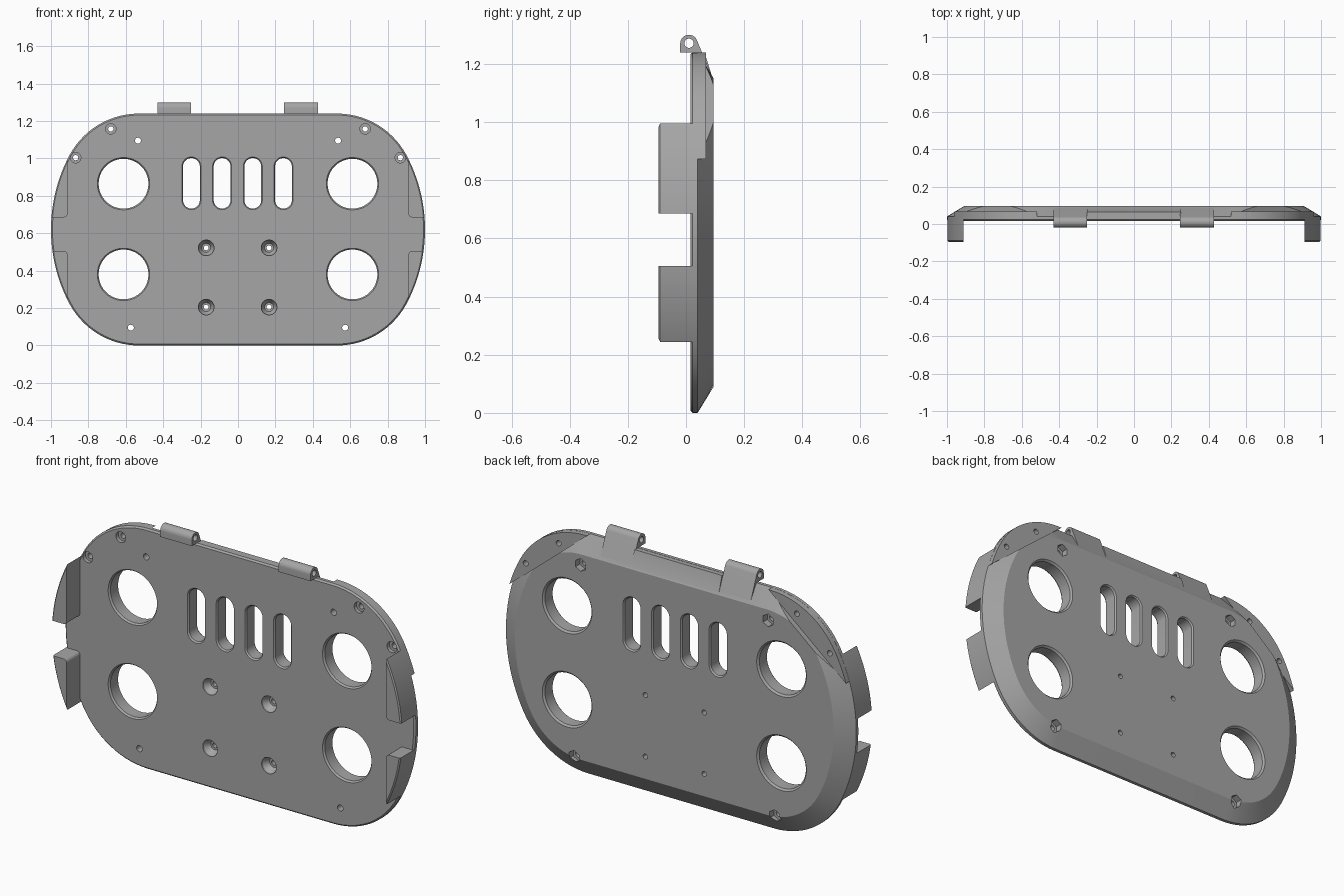
import bpy, bmesh
from math import sin, cos, radians, tau
from mathutils import Vector

old = bpy.data.objects.get("Cube")
if old:
    bpy.data.objects.remove(old, do_unlink=True)

grey = bpy.data.materials.new("mid grey")
grey.use_nodes = True
COLOUR = (0.38, 0.38, 0.38, 1)
grey.diffuse_color = COLOUR
grey.node_tree.nodes["Principled BSDF"].inputs["Base Color"].default_value = COLOUR


def make(name, bm):
    bmesh.ops.recalc_face_normals(bm, faces=bm.faces[:])
    me = bpy.data.meshes.new(name)
    bm.to_mesh(me)
    bm.free()
    me.materials.append(grey)
    ob = bpy.data.objects.new(name, me)
    bpy.context.collection.objects.link(ob)
    return ob


def loft(rings):
    """Skin equal-length rings of points and cap both ends."""
    bm = bmesh.new()
    vs = [[bm.verts.new(p) for p in ring] for ring in rings]
    n = len(vs[0])
    for a, b in zip(vs, vs[1:]):
        for i in range(n):
            j = (i + 1) % n
            bm.faces.new((a[i], a[j], b[j], b[i]))
    bm.faces.new(vs[0])
    bm.faces.new(vs[-1])
    return bm


def outline(y, inset=0.0):
    """Rounded plate outline made of tangent arcs, shrunk by inset."""
    quarter = []
    for k in range(13):
        a = radians(28 * k / 12)
        quarter.append((0.153 + (0.847 - inset) * cos(a), (0.847 - inset) * sin(a)))
    for k in range(1, 15):
        a = radians(28 + 62 * k / 14)
        quarter.append((0.53 + (0.42 - inset) * cos(a), 0.2 + (0.42 - inset) * sin(a)))
    half = quarter + [(-x, z) for x, z in reversed(quarter)]
    full = half + [(x, -z) for x, z in reversed(half)][1:-1]
    return [(x, y, z + 0.62) for x, z in full]


def clip(bm, point, normal):
    """Cut away the side the normal points to and close the opening."""
    geom = bm.verts[:] + bm.edges[:] + bm.faces[:]
    res = bmesh.ops.bisect_plane(bm, geom=geom, plane_co=point, plane_no=normal,
                                 clear_outer=True)
    edges = [e for e in res["geom_cut"] if isinstance(e, bmesh.types.BMEdge)]
    bmesh.ops.holes_fill(bm, edges=edges)


def extrude_x(profile, x0, x1):
    return loft([[(x, y, z) for y, z in profile] for x in (x0, x1)])


def lathe_y(x, z, steps, sides=32, half_height=0.0):
    """Round (or slot-shaped) cutter along y from (y, radius) steps."""
    rings = []
    for y, r in steps:
        ring = []
        for k in range(sides):
            a = tau * (k + 0.5) / sides
            shift = half_height if sin(a) > 0 else -half_height
            ring.append((x + r * cos(a), y, z + r * sin(a) + shift))
        rings.append(ring)
    return loft(rings)


def combine(target, bm, operation):
    tool = make("tool", bm)
    tool.hide_render = True
    mod = target.modifiers.new("shape", "BOOLEAN")
    mod.operation, mod.solver, mod.object = operation, "EXACT", tool
    dg = bpy.context.evaluated_depsgraph_get()
    mesh = bpy.data.meshes.new_from_object(target.evaluated_get(dg))
    target.modifiers.clear()
    target.data = mesh
    bpy.data.objects.remove(tool, do_unlink=True)


FRONT, BACK, PAD = 0.015, 0.095, 0.068

# Main plate with bevelled rear
plate = make("back_plate", loft([outline(FRONT, 0.008), outline(0.023),
                                 outline(0.04), outline(BACK, 0.09)]))

# Lowered flat pads across the upper corners
for s in (-1, 1):
    point = Vector((s * 0.56, 0, 1.205))
    along = Vector((s * 0.38, 0, -0.315))
    outward = Vector((s * 0.315, 0, 0.38)).normalized()
    corners = [point - along, point + along * 2,
               point + along * 2 + outward, point - along + outward]
    combine(plate, loft([[(c.x, y, c.z) for c in corners] for y in (PAD, 0.2)]),
            "DIFFERENCE")
    pad = loft([outline(0.03, 0.0005), outline(PAD, 0.0005)])
    clip(pad, point, -outward)
    combine(plate, pad, "UNION")

# Edge filler between the hinges
combine(plate, extrude_x([(0.03, 1.239), (0.064, 1.239), (0.093, 1.146), (0.05, 1.12)],
                         -0.25, 0.25), "UNION")

# Large round openings
for x in (-0.612, 0.612):
    for z in (0.38, 0.865):
        combine(plate, lathe_y(x, z, [(0, 0.147), (FRONT, 0.14), (0.024, 0.133),
                                      (0.086, 0.133), (BACK, 0.142), (0.11, 0.15)], 56),
                "DIFFERENCE")

# Four upright slots
for i in range(4):
    combine(plate, lathe_y(-0.249 + 0.164 * i, 0.867,
                           [(0, 0.057), (FRONT, 0.051), (0.023, 0.045), (0.087, 0.045),
                            (BACK, 0.051), (0.11, 0.057)], 32, 0.09), "DIFFERENCE")

# Countersunk middle holes
for x in (-0.17, 0.166):
    for z in (0.205, 0.522):
        combine(plate, lathe_y(x, z, [(0, 0.042), (0.025, 0.042), (0.055, 0.024),
                                      (0.055, 0.013), (0.12, 0.013)], 24), "DIFFERENCE")

# Corner screw holes and the nut holes with hexagonal rear recesses
for s in (-1, 1):
    for x, z in ((0.68, 1.158), (0.868, 1.004)):
        combine(plate, lathe_y(s * x, z, [(0, 0.028), (0.035, 0.028), (0.035, 0.014),
                                          (0.12, 0.014)], 24), "DIFFERENCE")
    for x, z in ((0.535, 1.095), (0.573, 0.095)):
        combine(plate, lathe_y(s * x, z, [(0, 0.016), (0.1, 0.016)], 24), "DIFFERENCE")
        combine(plate, lathe_y(s * x, z, [(0.06, 0.033), (0.12, 0.033)], 6), "DIFFERENCE")

parts = [plate]

# Side grips following the plate edge
for side, s in (("left", 1), ("right", -1)):
    for level, low, high in (("upper", 0.685, 1.01), ("lower", 0.19, 0.505)):
        bm = loft([outline(-0.095, 0.006), outline(-0.089), outline(0.03)])
        clip(bm, (s * 0.912, 0, 0), (-s, 0, 0))
        clip(bm, (0, 0, high), (0, 0, 1))
        clip(bm, (0, 0, low), (0, 0, -1))
        # Round the inner corner next to the middle gap
        inner = low if level == "upper" else high
        sign = 1 if level == "upper" else -1
        edges = [e for e in bm.edges
                 if all(abs(v.co.x - s * 0.912) < 1e-4 and abs(v.co.z - inner) < 1e-4
                        for v in e.verts)]
        bmesh.ops.bevel(bm, geom=edges, offset=0.018, segments=4, profile=0.5,
                        affect="EDGES")
        parts.append(make(side + "_" + level + "_grip", bm))

# Hinge knuckles with their sloped brackets
for side, x0, x1 in (("left", 0.246, 0.428), ("right", -0.43, -0.25)):
    arc = [(0.01 + 0.03 * cos(radians(a)), 1.27 + 0.03 * sin(radians(a)))
           for a in range(180, 10, -10)]
    profile = [(-0.02, 1.24)] + arc + [(0.094, 1.145), (0.05, 1.12), (0.03, 1.24)]
    hinge = make(side + "_hinge", extrude_x(profile, x0, x1))
    pin = [(0.01 + 0.016 * cos(tau * k / 20), 1.271 + 0.016 * sin(tau * k / 20))
           for k in range(20)]
    combine(hinge, extrude_x(pin, x0 - 0.05, x1 + 0.05), "DIFFERENCE")
    parts.append(hinge)

# Smooth the curves, keep the edges crisp
bpy.ops.object.select_all(action="DESELECT")
for ob in parts:
    ob.select_set(True)
bpy.context.view_layer.objects.active = plate
bpy.ops.object.shade_smooth_by_angle(angle=radians(25))
